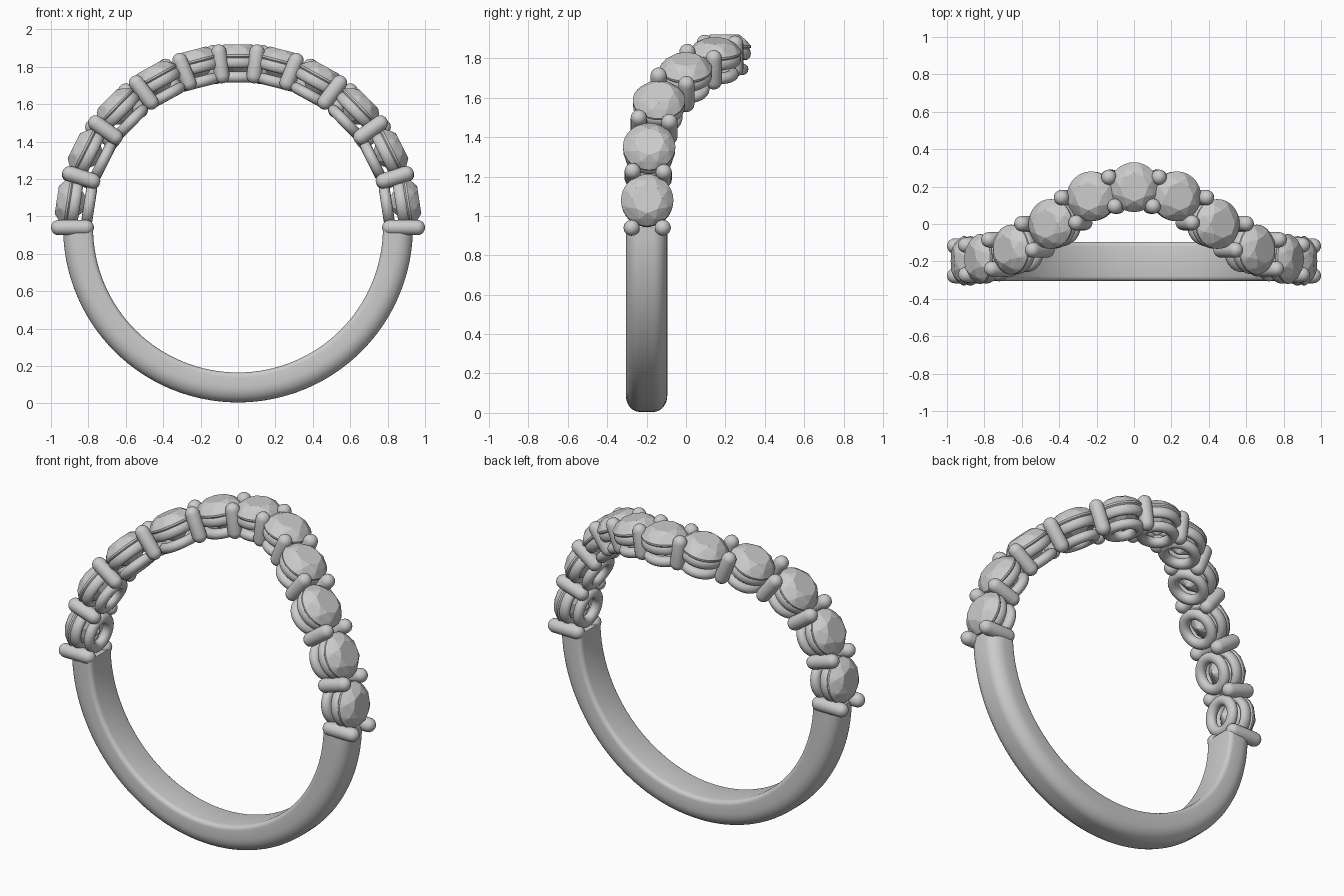
import bpy, bmesh
from math import radians, cos, sin, pi
from mathutils import Matrix, Vector

cube = bpy.data.objects.get("Cube")
if cube:
    bpy.data.objects.remove(cube)

CENTRE = Vector((0, 0, 0.94))


def material(name, colour):
    m = bpy.data.materials.new(name)
    m.use_nodes = True
    m.diffuse_color = colour
    m.node_tree.nodes["Principled BSDF"].inputs["Base Color"].default_value = colour
    return m


METAL = material("grey metal", (0.6, 0.6, 0.6, 1))


def finish(bm, name, smooth):
    bmesh.ops.recalc_face_normals(bm, faces=bm.faces)
    mesh = bpy.data.meshes.new(name)
    bm.to_mesh(mesh)
    bm.free()
    mesh.materials.append(METAL)
    for p in mesh.polygons:
        p.use_smooth = smooth
    return mesh


def place(mesh, name, matrix=Matrix()):
    ob = bpy.data.objects.new(name, mesh)
    bpy.context.collection.objects.link(ob)
    ob.matrix_world = matrix
    return ob


def arc(cx, cy, rx, ry, start, end, n):
    """Points on part of an ellipse, angles in degrees."""
    steps = [radians(start + (end - start) * i / n) for i in range(n + 1)]
    return [(cx + rx * cos(t), cy + ry * sin(t)) for t in steps]


def lathe(points, name, closed, steps=32):
    """Spin a (radius, height) profile about z."""
    bm = bmesh.new()
    vs = [bm.verts.new((r, 0, h)) for r, h in points]
    pairs = list(zip(vs, vs[1:])) + ([(vs[-1], vs[0])] if closed else [])
    edges = [bm.edges.new(p) for p in pairs]
    bmesh.ops.spin(bm, geom=vs + edges, cent=(0, 0, 0), axis=(0, 0, 1),
                   angle=2 * pi, steps=steps, use_merge=True)
    bmesh.ops.remove_doubles(bm, verts=bm.verts, dist=0.0001)
    return finish(bm, name, True)


def ring_profile(inner, outer, low, high):
    return arc((inner + outer) / 2, (low + high) / 2, (outer - inner) / 2,
               (high - low) / 2, 0, 337.5, 15)


def stone_mesh():
    """Brilliant cut: table, crown, girdle, pavilion and culet as a hull."""
    bm = bmesh.new()
    rows = [(0.075, 0.98, 8, 0), (0.109, 0.958, 8, 0.5), (0.133, 0.925, 32, 0),
            (0.133, 0.915, 32, 0), (0.075, 0.855, 8, 0.5), (0.006, 0.8, 8, 0)]
    for r, h, n, turn in rows:
        for i in range(n):
            a = 2 * pi * (i + turn) / n
            bm.verts.new((r * cos(a), r * sin(a), h))
    bmesh.ops.convex_hull(bm, input=bm.verts)
    bmesh.ops.dissolve_limit(bm, angle_limit=0.01, verts=bm.verts, edges=bm.edges)
    return finish(bm, "stone", False)


def frame(angle, y):
    """Local z points away from the finger, local y across the band."""
    a = radians(angle)
    out, across = Vector((cos(a), 0, sin(a))), Vector((0, 1, 0))
    m = Matrix((across.cross(out), across, out)).transposed().to_4x4()
    return Matrix.Translation(CENTRE + across * y) @ m


# Plain lower half of the band, round outside and softly eased inside
section = (arc(0.852, 0.035, 0.083, 0.07, 0, 90, 8)
           + arc(0.80, 0.08, 0.025, 0.025, 90, 180, 4))
section += [(r, -w) for r, w in reversed(section)]
bm = bmesh.new()
end = bm.faces.new([bm.verts.new((r, w - 0.2, 0)) for r, w in section])
cap = bmesh.ops.duplicate(bm, geom=[end])["geom"]
bmesh.ops.spin(bm, geom=[end], cent=(0, 0, 0), axis=(0, 1, 0),
               angle=pi, steps=64)
bmesh.ops.remove_doubles(bm, verts=bm.verts, dist=0.0001)
shank = place(finish(bm, "shank", True), "shank", Matrix.Translation(CENTRE))
bpy.context.view_layer.objects.active = shank
shank.select_set(True)
bpy.ops.object.shade_smooth_by_angle(angle=radians(40))

# Stone positions along the curved top: angle round the finger and y
half = [(8.7, -0.197), (26.5, -0.187), (44.5, -0.137), (61, 0), (75.6, 0.148)]
path = half + [(90, 0.197)] + [(180 - a, y) for a, y in reversed(half)]

stone = stone_mesh()
upper = lathe(ring_profile(0.085, 0.132, 0.852, 0.918), "upper_ring", True)
lower = lathe(ring_profile(0.058, 0.12, 0.775, 0.834), "lower_ring", True)
for i, (a, y) in enumerate(path, 1):
    for mesh, part in ((stone, "stone"), (upper, "upper_ring"), (lower, "lower_ring")):
        place(mesh, f"{part}_{i}", frame(a, y))

# Pairs of round-ended prongs between neighbouring stones
R = 0.041


def prong_mesh(low, high):
    return lathe(arc(0, low + R, R, R, -90, 0, 5) + arc(0, high - R, R, R, 0, 90, 5),
                 "prong", False, 20)


prong, end_prong = prong_mesh(0.775, 0.985), prong_mesh(0.77, 1.0)
spots = [(0, -0.197, 0, end_prong), (180, -0.197, 0, end_prong)]
for (a, y), (b, z) in zip(path, path[1:]):
    spots.append(((a + b) / 2, (y + z) / 2, (z - y) / (0.94 * radians(b - a)), prong))
for i, (a, y, slope, mesh) in enumerate(spots, 1):
    side = Vector((slope, 1, 0)).normalized() * 0.079
    for s, label in ((-1, "front"), (1, "back")):
        place(mesh, f"{label}_prong_{i}", frame(a, y) @ Matrix.Translation(side * s))
